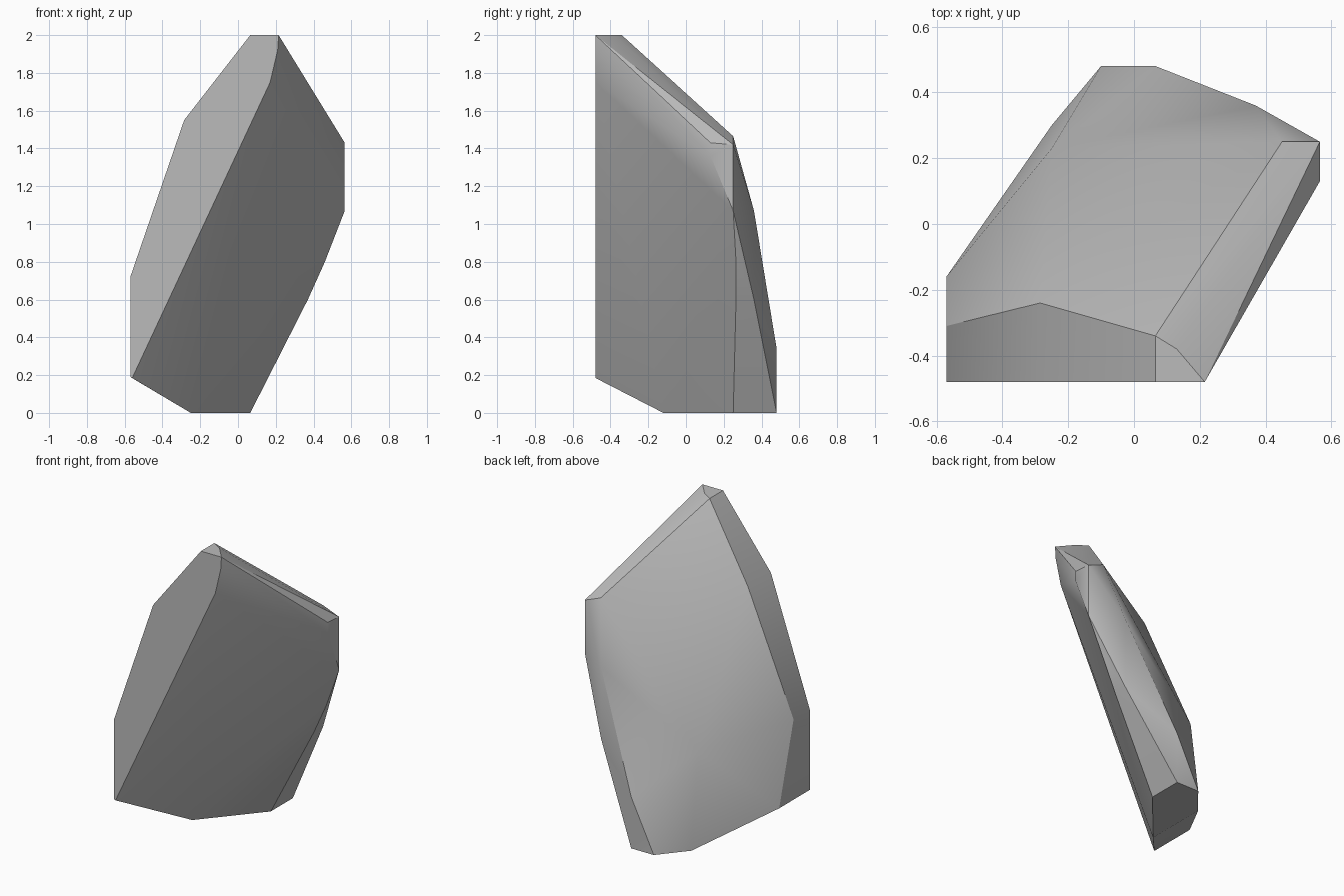
import bpy, bmesh, math

if "Cube" in bpy.data.objects:
    bpy.data.objects.remove(bpy.data.objects["Cube"])

# Corner points of the rock, grouped by the flat cut they lie on
front_cut = [(x, -0.48, z) for x, z in
             [(0.065, 2), (0.215, 2), (0.21, 1.92), (0.17, 1.75),
              (-0.56, 0.185), (-0.57, 0.19), (-0.57, 0.72), (-0.285, 1.55)]]
top_cut = [(0.065, -0.34, 2), (0.13, -0.38, 2)]
left_edge = [(-0.285, -0.24, 1.55), (-0.57, -0.31, 0.72), (-0.57, -0.16, 0.19)]
base_cut = [(x, y, 0) for x, y in
            [(-0.25, -0.12), (-0.25, 0.30), (-0.10, 0.48), (0.065, 0.48), (0.065, 0.25)]]
right_edge = [(0.565, 0.13, 1.43), (0.565, 0.13, 1.36), (0.565, 0.25, 1.42),
              (0.565, 0.25, 1.07), (0.46, 0.265, 0.80), (0.37, 0.265, 0.60)]
back_ridge = [(0.45, 0.25, 1.465), (0.37, 0.36, 1.07), (0.37, 0.36, 0.60),
              (0.065, 0.48, 0.34), (-0.25, 0.23, 0.63)]

# Rock shard: convex skin over the corners
bm = bmesh.new()
for p in front_cut + top_cut + left_edge + base_cut + right_edge + back_ridge:
    bm.verts.new(p)
bmesh.ops.convex_hull(bm, input=bm.verts[:])
bmesh.ops.delete(bm, geom=[v for v in bm.verts if not v.link_faces], context='VERTS')
bmesh.ops.dissolve_limit(bm, angle_limit=math.radians(1),
                         verts=bm.verts[:], edges=bm.edges[:])
bmesh.ops.recalc_face_normals(bm, faces=bm.faces[:])
mesh = bpy.data.meshes.new("rock_shard")
bm.to_mesh(mesh)
bm.free()
rock = bpy.data.objects.new("rock_shard", mesh)
bpy.context.collection.objects.link(rock)

# Plain stone colour
stone = bpy.data.materials.new("stone_grey")
stone.diffuse_color = (0.5, 0.5, 0.5, 1)
stone.use_nodes = True
stone.node_tree.nodes["Principled BSDF"].inputs["Base Color"].default_value = stone.diffuse_color
mesh.materials.append(stone)

# Soft facets, crisp cut edges
bpy.context.view_layer.objects.active = rock
rock.select_set(True)
bpy.ops.object.shade_smooth_by_angle(angle=math.radians(30))
